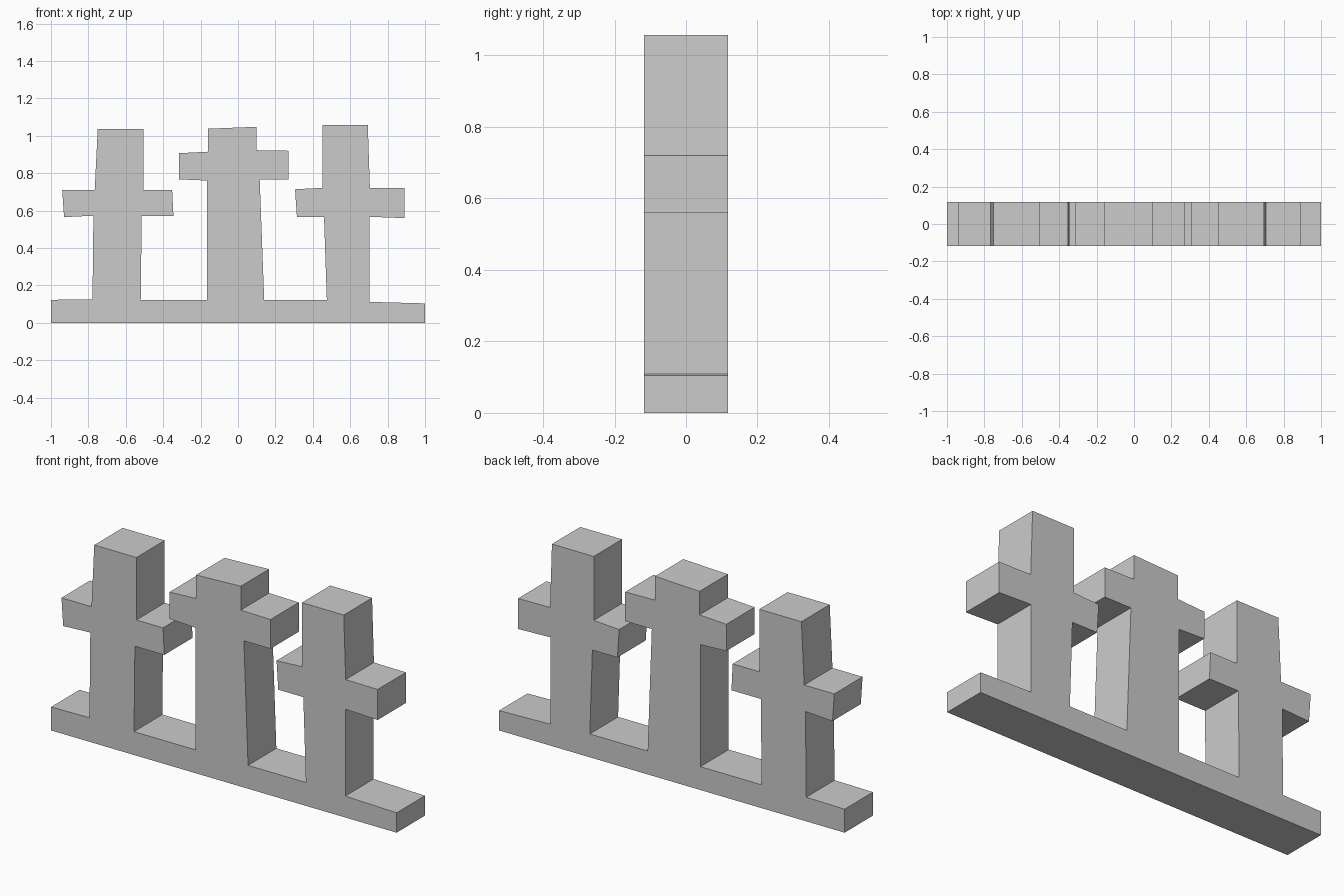
import bpy
import bmesh

if "Cube" in bpy.data.objects:
    bpy.data.objects.remove(bpy.data.objects["Cube"])

HALF_DEPTH = 0.117

# Hand-cut cross outlines in (x, z), from right foot over the top to left foot
right_cross = [(0.703, 0.112), (0.703, 0.567), (0.89, 0.56), (0.89, 0.72),
               (0.705, 0.722), (0.694, 1.057), (0.452, 1.057), (0.452, 0.722),
               (0.305, 0.714), (0.315, 0.565), (0.46, 0.565), (0.475, 0.122)]
middle_cross = [(0.14, 0.122), (0.116, 0.767), (0.27, 0.767), (0.27, 0.92),
                (0.098, 0.923), (0.098, 1.048), (-0.16, 1.038), (-0.16, 0.915),
                (-0.315, 0.907), (-0.315, 0.767), (-0.165, 0.761), (-0.165, 0.122)]
left_cross = [(-0.52, 0.122), (-0.515, 0.57), (-0.345, 0.57), (-0.352, 0.71),
              (-0.506, 0.71), (-0.506, 1.037), (-0.75, 1.037), (-0.766, 0.71),
              (-0.94, 0.71), (-0.93, 0.565), (-0.773, 0.573), (-0.778, 0.126)]

# Base strip carrying the three crosses as one continuous silhouette
outline = ([(-1, 0), (1, 0), (1, 0.104)]
           + right_cross + middle_cross + left_cross + [(-1, 0.123)])


def extrude_profile(name, points, half_depth):
    bm = bmesh.new()
    face = bm.faces.new([bm.verts.new((x, -half_depth, z)) for x, z in points])
    new = bmesh.ops.extrude_face_region(bm, geom=[face], use_keep_orig=True)["geom"]
    moved = [v for v in new if isinstance(v, bmesh.types.BMVert)]
    bmesh.ops.translate(bm, verts=moved, vec=(0, 2 * half_depth, 0))
    bmesh.ops.recalc_face_normals(bm, faces=bm.faces)
    mesh = bpy.data.meshes.new(name)
    bm.to_mesh(mesh)
    bm.free()
    obj = bpy.data.objects.new(name, mesh)
    bpy.context.collection.objects.link(obj)
    return obj


extrude_profile("three_crosses_on_base", outline, HALF_DEPTH)
